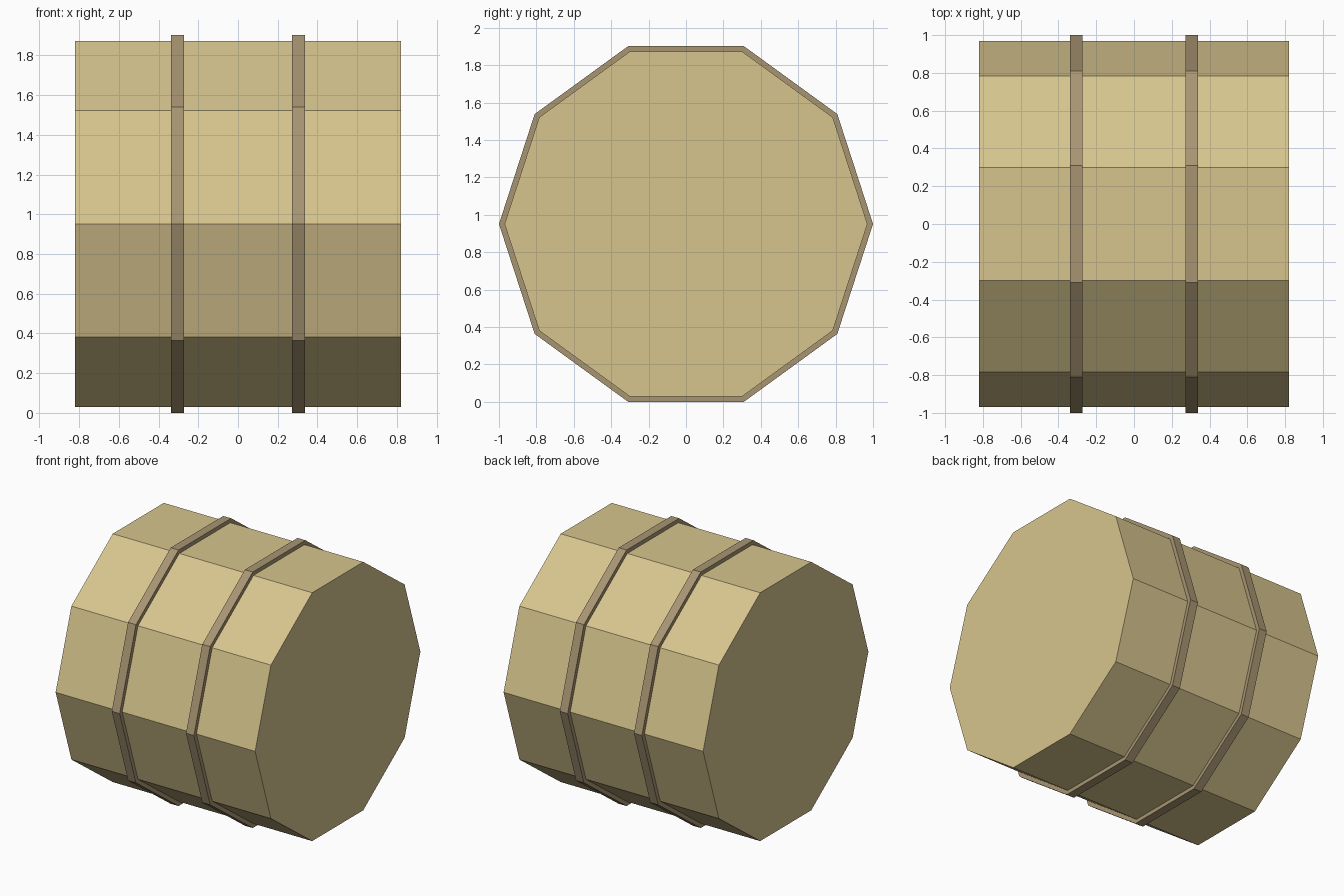
import bpy, bmesh, math

if "Cube" in bpy.data.objects:
    bpy.data.objects.remove(bpy.data.objects["Cube"])

SIDES = 10
CENTRE_Z = math.cos(math.pi / SIDES)  # hoops (radius 1) rest on the ground


def material(name, rgb):
    m = bpy.data.materials.new(name)
    m.diffuse_color = (*rgb, 1)
    m.use_nodes = True
    m.node_tree.nodes["Principled BSDF"].inputs["Base Color"].default_value = m.diffuse_color
    return m


def add_ring(bm, x, r):
    step = 2 * math.pi / SIDES
    return [bm.verts.new((x, r * math.cos(i * step), CENTRE_Z + r * math.sin(i * step)))
            for i in range(SIDES)]


def lathe_x(name, profile, mat, closed_loop):
    """Flat-sided revolve of (x, radius) points about the x axis."""
    bm = bmesh.new()
    rings = [add_ring(bm, x, r) for x, r in profile]
    pairs = list(zip(rings, rings[1:]))
    if closed_loop:
        pairs.append((rings[-1], rings[0]))
    else:
        bm.faces.new(rings[0])
        bm.faces.new(rings[-1])
    for a, b in pairs:
        for i in range(SIDES):
            j = (i + 1) % SIDES
            bm.faces.new((a[i], a[j], b[j], b[i]))
    bmesh.ops.recalc_face_normals(bm, faces=bm.faces)
    mesh = bpy.data.meshes.new(name)
    bm.to_mesh(mesh)
    bm.free()
    mesh.materials.append(mat)
    obj = bpy.data.objects.new(name, mesh)
    bpy.context.collection.objects.link(obj)
    return obj


wood = material("pale_wood", (0.68, 0.56, 0.27))
hoop_mat = material("hoop_brown", (0.39, 0.30, 0.17))

# Barrel body lying on its side
lathe_x("barrel_body", [(-0.82, 0.97), (0.82, 0.97)], wood, False)

# Two raised hoops, slightly sunk into the body
for side, cx in (("left", -0.305), ("right", 0.305)):
    a, b = cx - 0.0325, cx + 0.0325
    lathe_x(f"hoop_{side}", [(a, 0.96), (a, 1.0), (b, 1.0), (b, 0.96)], hoop_mat, True)
